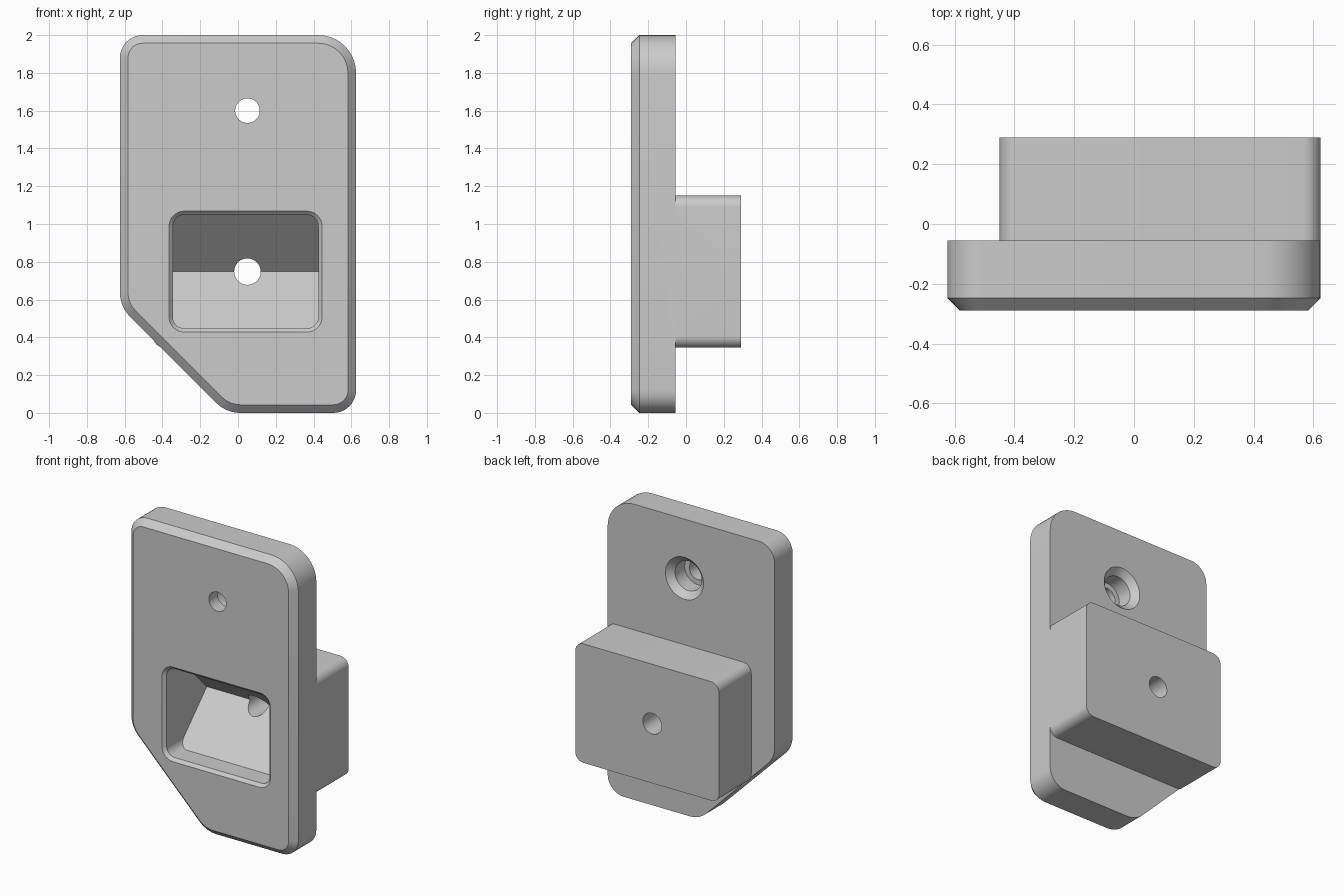
import bpy, bmesh
from math import cos, sin, tan, pi
from mathutils import Vector

cube = bpy.data.objects.get("Cube")
if cube:
    bpy.data.objects.remove(cube, do_unlink=True)

grey = bpy.data.materials.new("plain grey")
grey.use_nodes = True
colour = (0.6, 0.6, 0.6, 1)
grey.diffuse_color = colour
grey.node_tree.nodes["Principled BSDF"].inputs["Base Color"].default_value = colour


def rounded(corners, grow=0, steps=10):
    """Fillet a counter-clockwise polygon of (x, z, radius), offset outward by grow."""
    outline = []
    for i, (x, z, r) in enumerate(corners):
        p = Vector((x, z))
        a = (Vector(corners[i - 1][:2]) - p).normalized()
        b = (Vector(corners[(i + 1) % len(corners)][:2]) - p).normalized()
        half = a.angle(b) / 2
        centre = p + (a + b).normalized() * r / sin(half)
        start = p + a * r / tan(half) - centre
        turn = pi - 2 * half
        for k in range(steps + 1):
            t = turn * k / steps
            d = Vector((start.x * cos(t) - start.y * sin(t),
                        start.x * sin(t) + start.y * cos(t))).normalized()
            outline.append(centre + d * (r + grow))
    return outline


def rectangle(x0, x1, z0, z1, r):
    return [(x0, z0, r), (x1, z0, r), (x1, z1, r), (x0, z1, r)]


def circle(x, z, r, n=48):
    return [Vector((x + r * cos(2 * pi * k / n), z + r * sin(2 * pi * k / n))) for k in range(n)]


def loft(name, sections, planes=()):
    """Skin outlines given as (y, outline) from front to back, then trim by planes."""
    bm = bmesh.new()
    rings = [[bm.verts.new((p.x, y, p.y)) for p in outline] for y, outline in sections]
    n = len(rings[0])
    for lo, hi in zip(rings, rings[1:]):
        for k in range(n):
            j = (k + 1) % n
            bm.faces.new((lo[k], lo[j], hi[j], hi[k]))
    bm.faces.new(rings[0])
    bm.faces.new(rings[-1])
    for co, no in planes:
        cut = bmesh.ops.bisect_plane(bm, geom=bm.verts[:] + bm.edges[:] + bm.faces[:],
                                     plane_co=co, plane_no=no, clear_outer=True)
        rim = [e for e in cut["geom_cut"] if isinstance(e, bmesh.types.BMEdge)]
        bmesh.ops.edgeloop_fill(bm, edges=rim)
    bmesh.ops.recalc_face_normals(bm, faces=bm.faces)
    mesh = bpy.data.meshes.new(name)
    bm.to_mesh(mesh)
    bm.free()
    mesh.materials.append(grey)
    obj = bpy.data.objects.new(name, mesh)
    bpy.context.collection.objects.link(obj)
    return obj


front, back, rear = -0.29, -0.055, 0.29
hole_x, pocket_z, screw_z = 0.05, 0.748, 1.6

# Plate with one clipped corner and a chamfered front edge
plate_corners = [(-0.062, 0, 0.18), (0.625, 0, 0.12), (0.625, 2, 0.2),
                 (-0.625, 2, 0.12), (-0.625, 0.563, 0.18)]
plate = loft("mounting_plate", [(front, rounded(plate_corners, -0.043)),
                                (front + 0.043, rounded(plate_corners)),
                                (back, rounded(plate_corners))])

# Block standing out from the back
block_outline = rounded(rectangle(-0.45, 0.625, 0.345, 1.15, 0.06))
block = loft("rear_block", [(back - 0.005, block_outline), (rear, block_outline)])

# Pocket with a flared mouth and a V-shaped floor
pocket_corners = rectangle(-0.345, 0.425, 0.448, 1.048, 0.06)
apex = Vector((hole_x, 0.16, pocket_z))
pocket = loft("pocket_cutter", [(front - 0.02, rounded(pocket_corners, 0.04)),
                                (front + 0.02, rounded(pocket_corners)),
                                (rear + 0.1, rounded(pocket_corners))],
              [(apex, (0, 1, 1)), (apex, (0, 1, -1))])

# Hole through the pocket floor
floor_hole = loft("floor_hole_cutter", [(y, circle(hole_x, pocket_z, 0.07)) for y in (0, rear + 0.1)])

# Screw hole, counterbored and countersunk from the back
profile = [(front - 0.1, 0.065), (-0.2, 0.065), (-0.2, 0.1),
           (back - 0.042, 0.1), (back, 0.142), (back + 0.05, 0.142)]
screw_hole = loft("screw_hole_cutter", [(y, circle(hole_x, screw_z, r)) for y, r in profile])

# Combine everything into one solid
helpers = [(block, "UNION"), (pocket, "DIFFERENCE"),
           (floor_hole, "DIFFERENCE"), (screw_hole, "DIFFERENCE")]
for helper, operation in helpers:
    mod = plate.modifiers.new(helper.name, "BOOLEAN")
    mod.operation, mod.object, mod.solver = operation, helper, "EXACT"
bpy.context.view_layer.update()
solid = bpy.data.meshes.new_from_object(plate.evaluated_get(bpy.context.evaluated_depsgraph_get()))
plate.modifiers.clear()
plate.data = solid
for helper, _ in helpers:
    bpy.data.objects.remove(helper, do_unlink=True)

bpy.ops.object.select_all(action="DESELECT")
plate.select_set(True)
bpy.context.view_layer.objects.active = plate
bpy.ops.object.shade_smooth_by_angle(angle=pi / 6)
